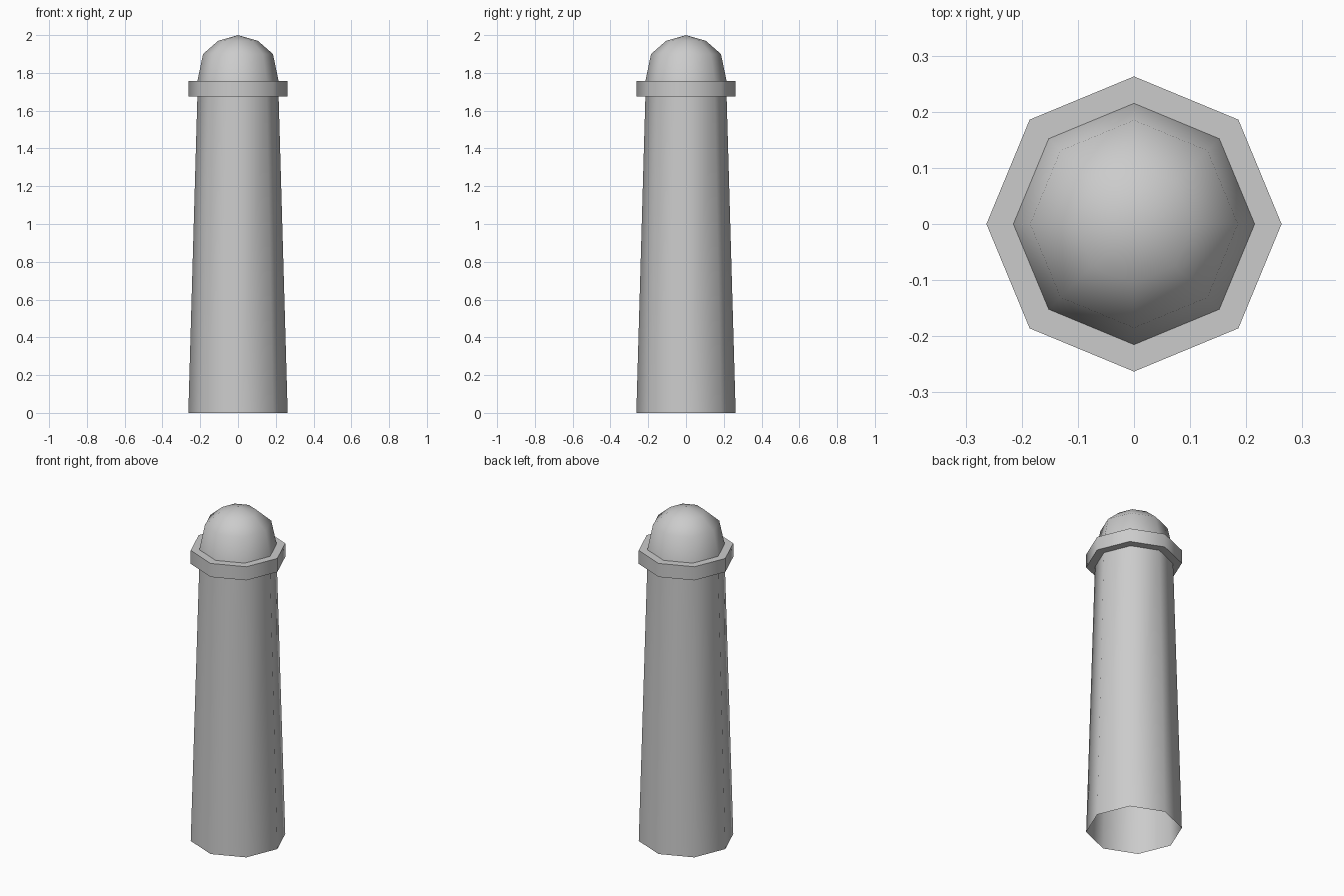
import bpy
import bmesh
from math import cos, sin, pi, radians

SIDES = 8

if "Cube" in bpy.data.objects:
    bpy.data.objects.remove(bpy.data.objects["Cube"], do_unlink=True)

# Single stone colour
stone = bpy.data.materials.new("light_grey")
stone.use_nodes = True
stone.diffuse_color = (0.6, 0.6, 0.6, 1)
stone.node_tree.nodes["Principled BSDF"].inputs["Base Color"].default_value = (0.6, 0.6, 0.6, 1)


def lathe(name, profile):
    """Turn a bottom-to-top (radius, height) profile into an eight-sided shell."""
    bm = bmesh.new()
    rings = []
    for r, z in profile:
        if r == 0:
            rings.append([bm.verts.new((0, 0, z))] * SIDES)
        else:
            angles = [2 * pi * i / SIDES for i in range(SIDES)]
            rings.append([bm.verts.new((r * cos(a), r * sin(a), z)) for a in angles])
    for low, high in zip(rings, rings[1:]):
        for i in range(SIDES):
            j = (i + 1) % SIDES
            corners = [low[i], low[j], high[j], high[i]]
            bm.faces.new(list(dict.fromkeys(corners)))
    mesh = bpy.data.meshes.new(name)
    bm.to_mesh(mesh)
    bm.free()
    mesh.materials.append(stone)
    obj = bpy.data.objects.new(name, mesh)
    bpy.context.collection.objects.link(obj)
    bpy.ops.object.select_all(action="DESELECT")
    obj.select_set(True)
    bpy.context.view_layer.objects.active = obj
    bpy.ops.object.shade_smooth_by_angle(angle=radians(60))
    return obj


# Tapered shaft, open at the foot
lathe("shaft", [(0.263, 0), (0.215, 1.675)])

# Projecting collar with flat underside and ledge
lathe("collar", [(0.215, 1.675), (0.263, 1.675), (0.263, 1.757), (0.215, 1.757)])

# Rounded cap
lathe("dome", [(0.215, 1.757), (0.185, 1.9), (0.105, 1.97), (0, 2)])
